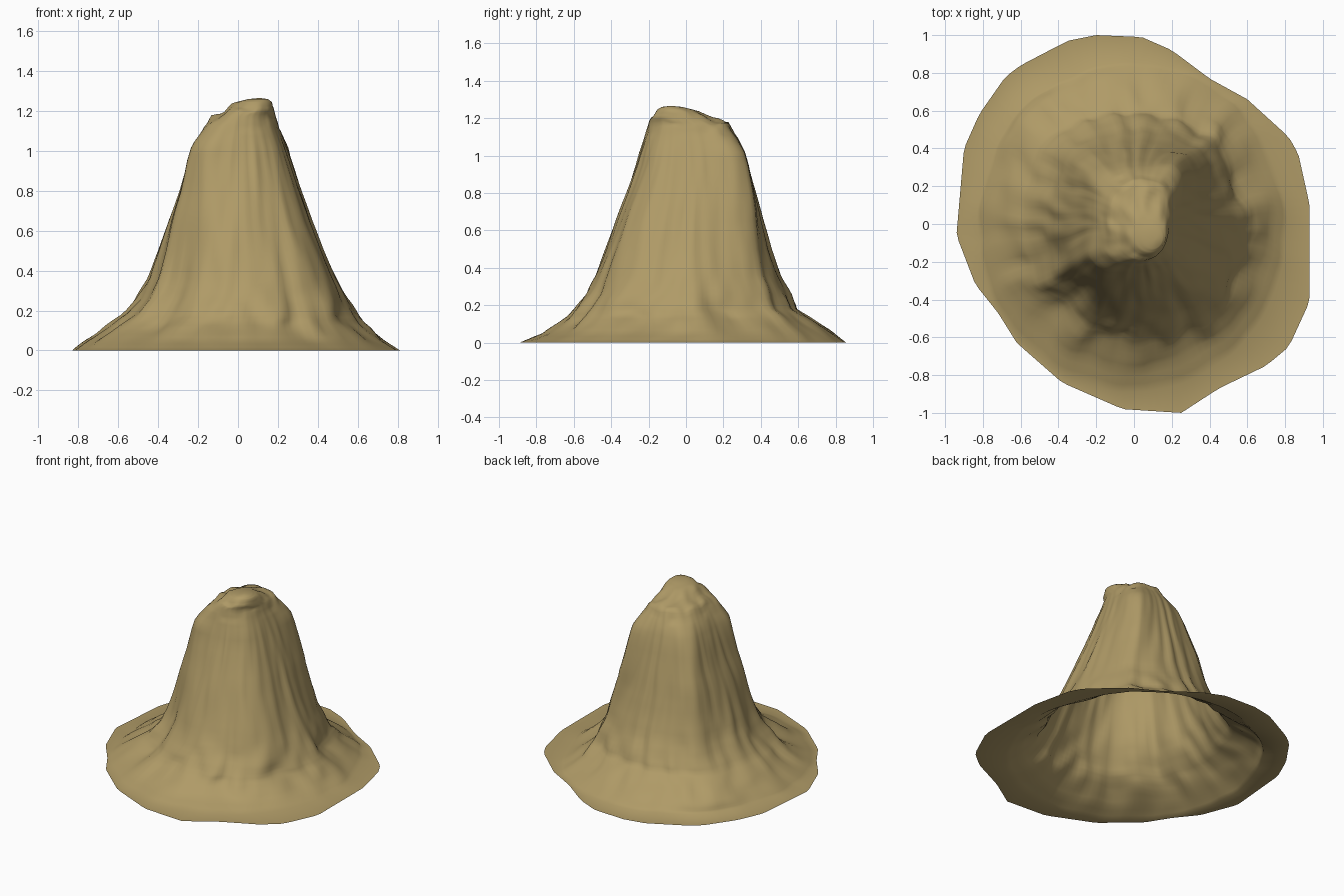
import bpy, bmesh, math
from mathutils import Vector, noise

if "Cube" in bpy.data.objects:
    bpy.data.objects.remove(bpy.data.objects["Cube"])

N = 128      # points around each contour
SUB = 3      # rings between listed levels

# contour levels: height, left, right, front, back extents
LEVELS = [
    (0.00, -.83, .81, -.89, .86), (0.05, -.77, .73, -.76, .80),
    (0.10, -.70, .67, -.69, .73), (0.14, -.64, .625, -.64, .67),
    (0.18, -.585, .595, -.60, .605), (0.26, -.515, .55, -.545, .56),
    (0.36, -.455, .50, -.49, .505), (0.50, -.40, .435, -.435, .45),
    (0.65, -.35, .37, -.38, .405), (0.80, -.295, .315, -.32, .37),
    (0.95, -.25, .265, -.265, .33), (1.05, -.21, .23, -.235, .295),
    (1.12, -.17, .205, -.215, .26), (1.17, -.135, .19, -.20, .23),
    (1.20, -.07, .183, -.19, .14), (1.245, -.01, .17, -.155, .04),
    (1.26, .05, .15, -.13, -.02)]

# irregular outer edge of the flat ground skirt
OUTLINE = [(.93, .1), (.87, .37), (.82, .46), (.6, .66), (.4, .77), (.2, .92),
           (.04, .99), (-.2, 1), (-.35, .97), (-.6, .84), (-.68, .78),
           (-.82, .58), (-.9, .4), (-.94, -.06), (-.84, -.32), (-.72, -.47),
           (-.62, -.63), (-.38, -.84), (-.06, -.98), (.25, -1), (.45, -.87),
           (.7, -.75), (.82, -.65), (.93, -.41)]

# main spurs (+) and gullies (-): angle in degrees, strength, width
SPURS = [(48, .05, 9), (24, -.03, 10), (212, .04, 8), (228, -.04, 8),
         (243, .03, 7), (196, -.03, 7), (322, .03, 10), (300, -.02, 9),
         (135, .05, 16), (112, -.02, 8), (158, -.02, 7)]

# corner bulges: angle, then size at the heights in STEPS
STEPS = [.1, .4, .7, 1.02, 1.16]
BULGES = [(45, -.02, .02, .065, .08, .025), (225, -.03, -.01, .035, .07, .02),
          (135, .0, .03, .05, .035, .0), (315, .0, .02, .025, .02, .0)]


def edge_point(a):
    """Where a ray from the centre meets the skirt outline."""
    d = Vector((math.cos(a), math.sin(a)))
    for i, p in enumerate(OUTLINE):
        p, q = Vector(p), Vector(OUTLINE[(i + 1) % len(OUTLINE)])
        c0, c1 = d.cross(p), d.cross(q)
        if c0 <= 0 < c1 and d.dot(p + q) > 0:
            return p.lerp(q, c0 / (c0 - c1))
    return d * .93


def angle_gap(a, deg):
    return (math.degrees(a) - deg + 180) % 360 - 180


def bulge(a, z):
    """Outward distance that squares off the upper contours."""
    total = 0
    for deg, *size in BULGES:
        if z <= STEPS[0]:
            k = size[0] * z / STEPS[0]
        elif z >= STEPS[-1]:
            k = size[-1] * max(0, 1 - (z - STEPS[-1]) / .08)
        else:
            i = max(n for n in range(4) if STEPS[n] <= z)
            t = (z - STEPS[i]) / (STEPS[i + 1] - STEPS[i])
            k = size[i] + (size[i + 1] - size[i]) * t
        total += k * math.exp(-(angle_gap(a, deg) / 24) ** 2)
    return total


def relief(a, z):
    """Relative push in or out: spurs, flutes and small lumps."""
    env = min(1, .15 + z / .15) * max(0, min(1, (1.24 - z) / .3))
    s = -.01
    for deg, k, w in SPURS:
        s += k * math.exp(-(angle_gap(a, deg) / w) ** 2) * (1.15 - .6 * z)
    c, n = math.cos(a), math.sin(a)
    s += .03 * noise.noise(Vector((c * 3.5, n * 3.5, z * 1.6 + 3)))
    s += .03 * noise.noise(Vector((c * 8, n * 8, z * 3 + 9)))
    lump = max(0, 1 - z / .45)
    s += .07 * lump * noise.noise(Vector((c * 6, n * 6, z * 9)))
    return s * env


bm = bmesh.new()
angles = [2 * math.pi * i / N for i in range(N)]
rings = [[bm.verts.new((*edge_point(a), 0)) for a in angles]]

# stacked contours of the mountain
for j, lo in enumerate(LEVELS):
    hi = LEVELS[min(j + 1, len(LEVELS) - 1)]
    for s in range(SUB if hi != lo else 1):
        t = s / SUB
        z, l, r, f, b = [u + (v - u) * t for u, v in zip(lo, hi)]
        ring = []
        for a in angles:
            k, o = 1 + relief(a, z), bulge(a, z)
            x = (l + r) / 2 + ((r - l) / 2 * k + o) * math.cos(a)
            y = (f + b) / 2 + ((b - f) / 2 * k + o) * math.sin(a)
            ring.append(bm.verts.new((x, y, z)))
        rings.append(ring)

for r0, r1 in zip(rings, rings[1:]):
    for i in range(N):
        k = (i + 1) % N
        bm.faces.new((r0[i], r0[k], r1[k], r1[i]))

# summit cap
top = bm.verts.new((.11, -.08, 1.266))
for i in range(N):
    bm.faces.new((rings[-1][i], rings[-1][(i + 1) % N], top))

# broken rock on the summit shoulder
for v in bm.verts:
    if 1.1 < v.co.z < 1.235:
        v.co.z += .02 * noise.noise(v.co * 14)

mesh = bpy.data.meshes.new("mountain")
bm.to_mesh(mesh)
bm.free()
mountain = bpy.data.objects.new("mountain", mesh)
bpy.context.collection.objects.link(mountain)

mat = bpy.data.materials.new("sandy rock")
mat.diffuse_color = (.43, .325, .135, 1)
mat.use_nodes = True
mat.node_tree.nodes["Principled BSDF"].inputs["Base Color"].default_value = mat.diffuse_color
mesh.materials.append(mat)

bpy.context.view_layer.objects.active = mountain
mountain.select_set(True)
bpy.ops.object.shade_smooth_by_angle(angle=math.radians(60))
